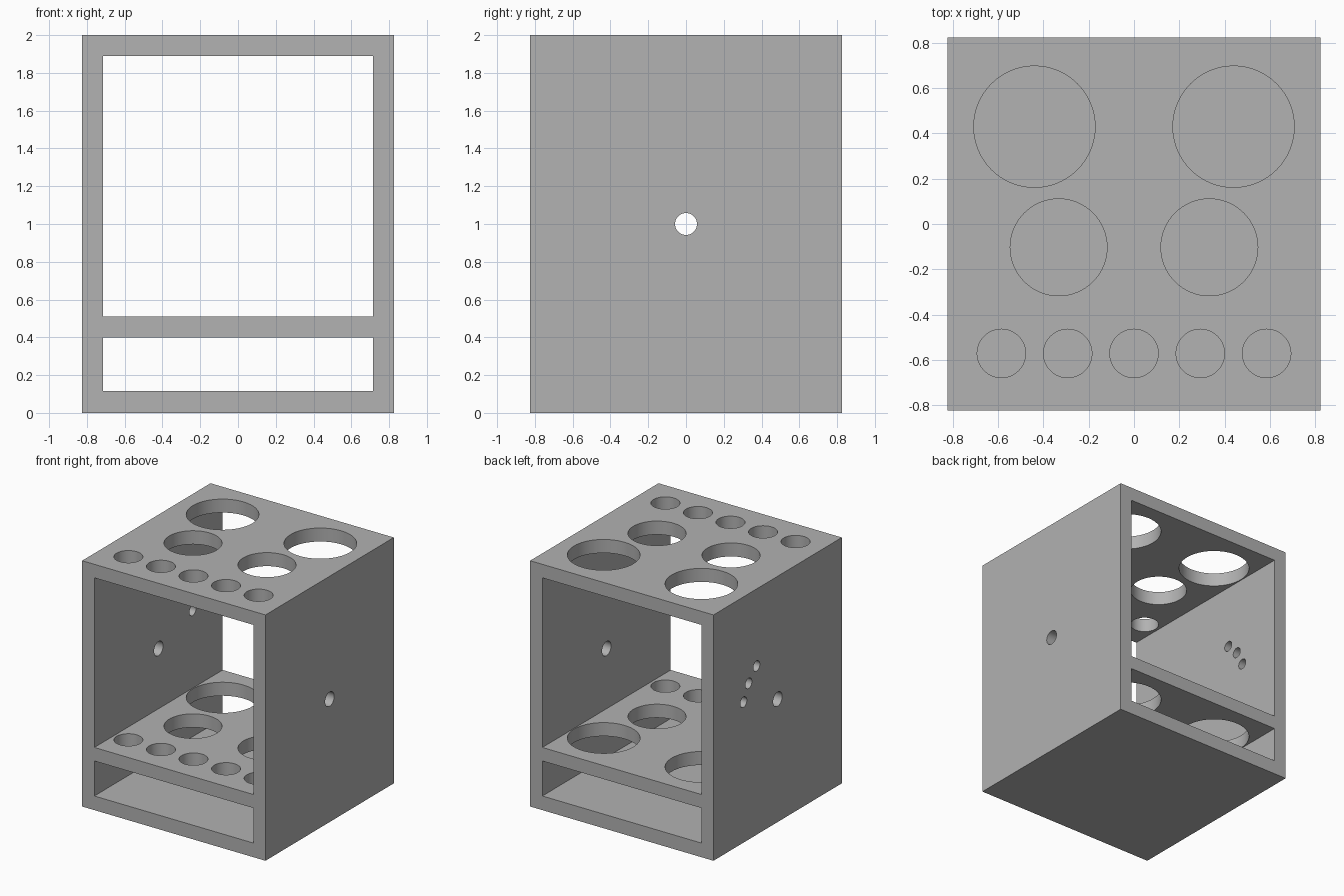
import bpy
from math import radians, cos, sin, pi

default = bpy.data.objects.get("Cube")
if default:
    bpy.data.objects.remove(default, do_unlink=True)

HALF = 0.825      # half width and depth
HEIGHT = 2.0
WALL = 0.11

grey = bpy.data.materials.new("plain grey")
grey.use_nodes = True
colour = (0.445, 0.445, 0.445, 1)
grey.diffuse_color = colour
grey.node_tree.nodes["Principled BSDF"].inputs["Base Color"].default_value = colour


def box(name, half_x, half_y, z0, z1):
    bpy.ops.mesh.primitive_cube_add(size=1, location=(0, 0, (z0 + z1) / 2))
    ob = bpy.context.object
    ob.name = name
    ob.scale = (2 * half_x, 2 * half_y, z1 - z0)
    bpy.ops.object.transform_apply(location=True, rotation=True, scale=True)
    ob.data.materials.append(grey)
    return ob


def rod(radius, length, centre, rotation=(0, 0, 0)):
    bpy.ops.mesh.primitive_cylinder_add(vertices=64, radius=radius, depth=length,
                                        location=centre, rotation=rotation)
    ob = bpy.context.object
    ob.data.materials.append(grey)
    return ob


def carve(body, cutter):
    cutter.hide_render = True
    mod = body.modifiers.new("carve", "BOOLEAN")
    mod.operation = "DIFFERENCE"
    mod.solver = "EXACT"
    mod.object = cutter
    bpy.context.view_layer.objects.active = body
    bpy.ops.object.modifier_apply(modifier=mod.name)
    bpy.data.objects.remove(cutter, do_unlink=True)


# Solid block, opened front to back into a drip bay and a tall upper bay
rack = box("rack_body", HALF, HALF, 0, HEIGHT)
inner = HALF - WALL
carve(rack, box("lower_bay", inner, 1, 0.115, 0.4))
carve(rack, box("upper_bay", inner, 1, 0.51, HEIGHT - WALL))

# Holder holes passing through both the top and the shelf
holes = [(0.293 * i, -0.572, 0.107) for i in range(-2, 3)]
for side in (-1, 1):
    holes += [(side * 0.333, -0.103, 0.214), (side * 0.44, 0.43, 0.268)]
for x, y, radius in holes:
    carve(rack, rod(radius, 1.9, (x, y, 1.25)))

# Central hole through both side walls
across = (0, pi / 2, 0)
carve(rack, rod(0.058, 2, (0, 0, 1), across))

# Arc of three small holes in the right wall only
for angle in (18, 36, 54):
    a = radians(angle)
    carve(rack, rod(0.042, 0.4, (-HALF, 0.461 * cos(a), 1 + 0.461 * sin(a)), across))

# Smooth hole walls, crisp edges
bpy.ops.object.select_all(action="DESELECT")
rack.select_set(True)
bpy.context.view_layer.objects.active = rack
bpy.ops.object.shade_smooth_by_angle(angle=radians(30))
